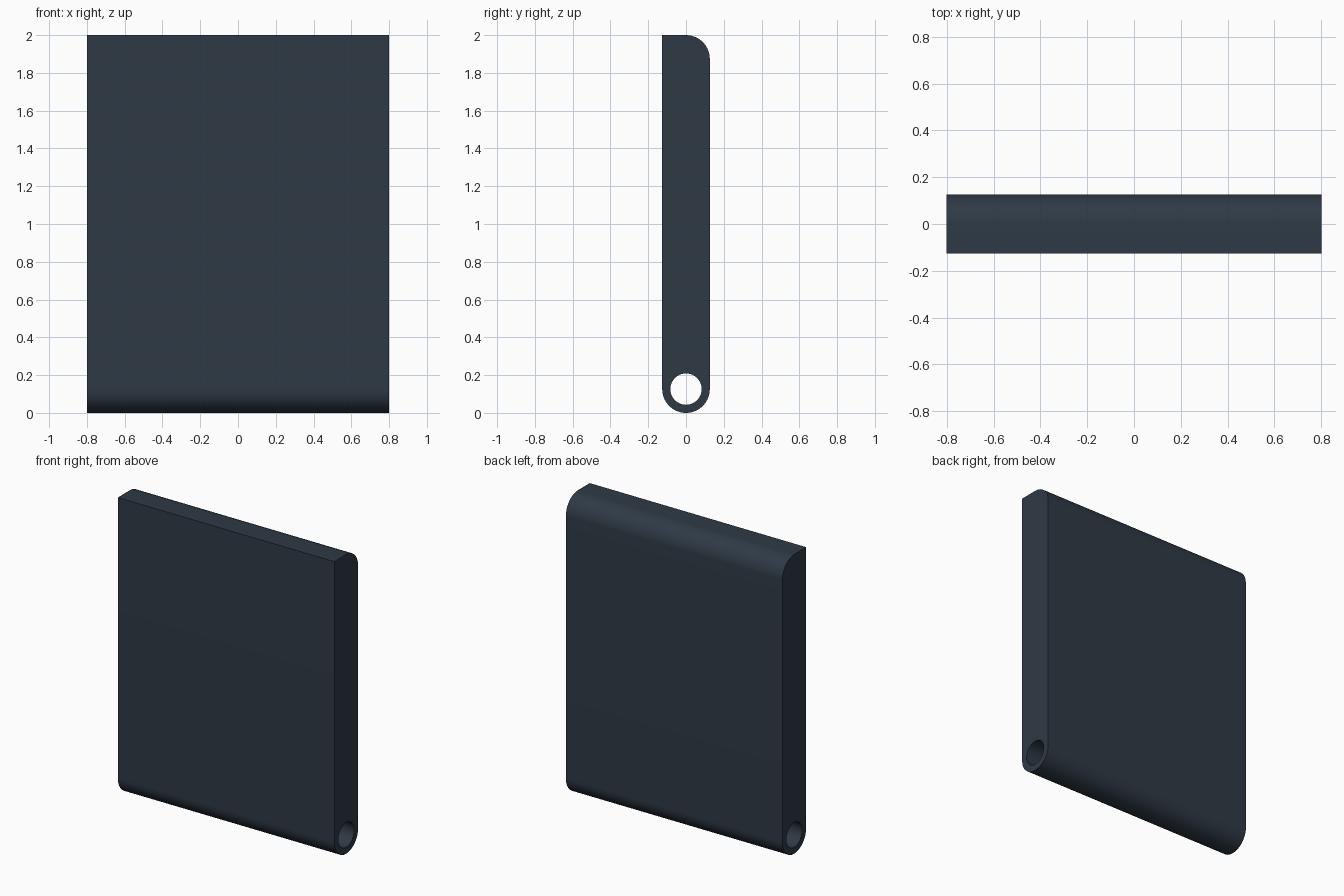
import bpy, bmesh
from math import sin, cos, radians
from mathutils import Vector

if "Cube" in bpy.data.objects:
    bpy.data.objects.remove(bpy.data.objects["Cube"])

HALF_X = 0.8      # half of the panel width
R = 0.126         # half thickness, also the corner radius
HOLE_R = 0.083
HEIGHT = 2.0


def arc(cy, cz, r, start, end, steps):
    """Points of an arc in the side (y, z) plane."""
    angles = [radians(start + (end - start) * i / steps) for i in range(steps + 1)]
    return [(cy + r * cos(a), cz + r * sin(a)) for a in angles]


# Side profile: rounded bottom, one rounded top corner at the back
outline = arc(0, R, R, 180, 360, 32)
outline += arc(0, HEIGHT - R, R, 0, 90, 16)
outline.append((-R, HEIGHT))
# Hinge bore
bore = arc(0, R, HOLE_R, 0, 360, 48)[:-1]

bm = bmesh.new()
edges = []
for loop in (outline, bore):
    verts = [bm.verts.new((-HALF_X, y, z)) for y, z in loop]
    edges += [bm.edges.new((v, verts[(i + 1) % len(verts)])) for i, v in enumerate(verts)]

# Fill the profile around the bore and extrude it across the width
bmesh.ops.triangle_fill(bm, edges=edges, use_beauty=True, normal=Vector((-1, 0, 0)))
result = bmesh.ops.extrude_face_region(bm, geom=bm.faces[:], use_keep_orig=True)
moved = [g for g in result["geom"] if isinstance(g, bmesh.types.BMVert)]
bmesh.ops.translate(bm, verts=moved, vec=(2 * HALF_X, 0, 0))
bmesh.ops.recalc_face_normals(bm, faces=bm.faces[:])

mesh = bpy.data.meshes.new("hinged_panel")
bm.to_mesh(mesh)
bm.free()
panel = bpy.data.objects.new("hinged_panel", mesh)
bpy.context.collection.objects.link(panel)

# Dark slate finish
slate = bpy.data.materials.new("dark_slate")
slate.diffuse_color = (0.028, 0.042, 0.06, 1)
slate.use_nodes = True
slate.node_tree.nodes["Principled BSDF"].inputs["Base Color"].default_value = slate.diffuse_color
mesh.materials.append(slate)

bpy.context.view_layer.objects.active = panel
panel.select_set(True)
bpy.ops.object.shade_smooth_by_angle(angle=radians(30))
